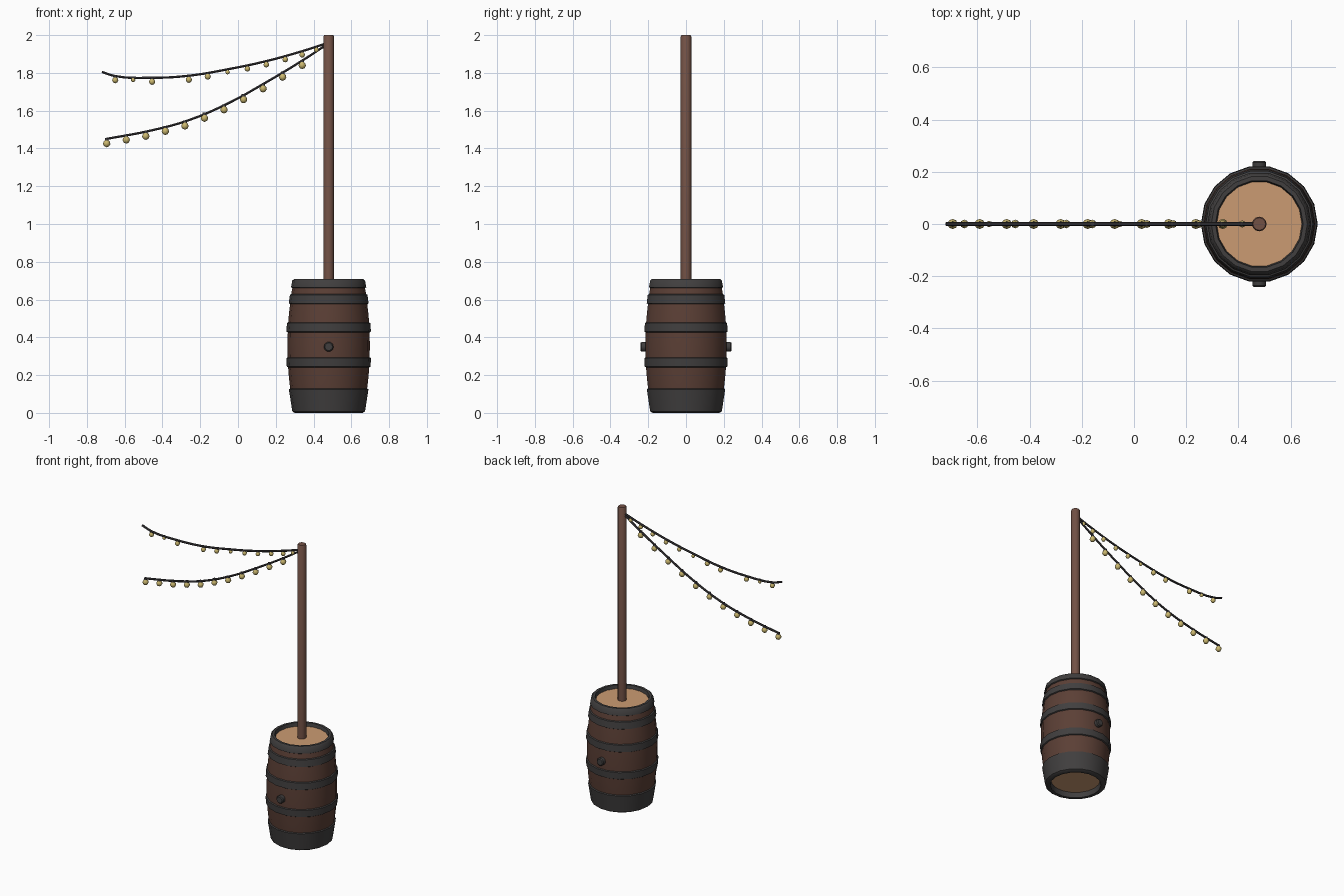
import bpy, bmesh, math
from mathutils import Vector

if "Cube" in bpy.data.objects:
    bpy.data.objects.remove(bpy.data.objects["Cube"])

CX = 0.48      # barrel and pole axis


def material(name, r, g, b):
    m = bpy.data.materials.new(name)
    m.use_nodes = True
    m.diffuse_color = (r, g, b, 1)
    bsdf = m.node_tree.nodes["Principled BSDF"]
    bsdf.inputs["Base Color"].default_value = (r, g, b, 1)
    bsdf.inputs["Roughness"].default_value = 0.8
    return m


stave_wood = material("stave wood", 0.105, 0.05, 0.036)
pole_wood = material("pole wood", 0.17, 0.083, 0.06)
iron = material("dark iron", 0.052, 0.049, 0.049)
lid_wood = material("pale lid wood", 0.6, 0.33, 0.17)
glass = material("warm bulb glass", 0.6, 0.48, 0.16)
cable = material("cable black", 0.043, 0.04, 0.044)


def smooth(obj, angle=40):
    bpy.ops.object.select_all(action='DESELECT')
    obj.select_set(True)
    bpy.context.view_layer.objects.active = obj
    bpy.ops.object.shade_smooth_by_angle(angle=math.radians(angle))


def lathe(name, profile, mats, centre, sides, pick=lambda i: 0, angle=40):
    """Spin (radius, height) points about z; pick gives each band its material."""
    bm = bmesh.new()
    rings = []
    for r, z in profile:
        if r == 0:
            rings.append([bm.verts.new((0, 0, z))] * sides)
        else:
            rings.append([bm.verts.new((r * math.cos(a), r * math.sin(a), z))
                          for a in (2 * math.pi * k / sides for k in range(sides))])
    for i, (lo, hi) in enumerate(zip(rings, rings[1:])):
        for k in range(sides):
            n = (k + 1) % sides
            corners = list(dict.fromkeys((lo[k], lo[n], hi[n], hi[k])))
            bm.faces.new(corners).material_index = pick(i)
    bmesh.ops.recalc_face_normals(bm, faces=bm.faces)
    mesh = bpy.data.meshes.new(name)
    bm.to_mesh(mesh)
    bm.free()
    for m in mats:
        mesh.materials.append(m)
    obj = bpy.data.objects.new(name, mesh)
    obj.location = centre
    bpy.context.collection.objects.link(obj)
    smooth(obj, angle)
    return obj


# Barrel: bulging staves, raised iron hoops, recessed lid and base
def bulge(z):
    return 0.220 - 0.034 * ((z - 0.355) / 0.355) ** 2


hoops = [(0.008, 0.125), (0.245, 0.29), (0.43, 0.475), (0.58, 0.625), (0.665, 0.70)]
profile = [(0, 0.035), (0.155, 0.035), (0.16, 0), (0.18, 0)]
bands = [1, 2, 2]
for i, (lo, hi) in enumerate(hoops):
    if i:
        gap = (hoops[i - 1][1] + lo) / 2
        profile.append((bulge(gap) - 0.002, gap))
        bands += [0]
        profile.append((bulge(lo) - 0.002, lo - 0.004))
        bands += [0]
    profile += [(bulge(lo) + 0.005, lo), (bulge(hi) + 0.005, hi)]
    bands += [2, 2]
    if i < len(hoops) - 1:
        profile.append((bulge(hi) - 0.002, hi + 0.004))
        bands += [2]
profile += [(0.184, 0.708), (0.168, 0.708), (0.163, 0.685), (0, 0.685)]
bands += [2, 2, 2, 1]
lathe("barrel", profile, [stave_wood, lid_wood, iron], (CX, 0, 0), 18,
      lambda i: bands[i])

# Bung plugs on the front and back
for side, label in ((-1, "front"), (1, "back")):
    plug = lathe(label + "_bung", [(0, 0), (0.026, 0), (0.026, 0.03), (0.02, 0.036), (0, 0.036)],
                 [iron], (CX, side * 0.206, 0.35), 10)
    plug.rotation_euler.x = -side * math.pi / 2

# Pole
lathe("pole", [(0, 0.68), (0.028, 0.68), (0.028, 1.993), (0.024, 2.0), (0, 2.0)],
      [pole_wood], (CX, 0, 0), 12)


# Light strings
def string_height(points, x):
    for (x0, z0), (x1, z1) in zip(points, points[1:]):
        if x <= x1:
            return z0 + (z1 - z0) * (x - x0) / (x1 - x0)
    return points[-1][1]


def light_string(name, points, bulbs, size):
    curve = bpy.data.curves.new(name, 'CURVE')
    curve.dimensions = '3D'
    curve.bevel_depth = 0.007
    curve.bevel_resolution = 1
    curve.resolution_u = 4
    curve.use_fill_caps = True
    spline = curve.splines.new('BEZIER')
    spline.bezier_points.add(len(points) - 1)
    for bp, (x, z) in zip(spline.bezier_points, points):
        bp.co = Vector((x, 0, z))
        bp.handle_left_type = bp.handle_right_type = 'AUTO'
    curve.materials.append(cable)
    wire = bpy.data.objects.new(name, curve)
    bpy.context.collection.objects.link(wire)
    bpy.ops.object.select_all(action='DESELECT')
    wire.select_set(True)
    bpy.context.view_layer.objects.active = wire
    bpy.ops.object.convert(target='MESH')
    smooth(wire)
    # Pear-shaped bulb under a short dark socket
    shape = [(0, -2.3), (0.65, -2.05), (1, -1.4), (0.85, -0.8), (0.5, -0.4), (0.5, 0.2), (0, 0.2)]
    for n, (x, scale) in enumerate(bulbs):
        s = size * scale
        lathe(f"{name}_bulb_{n + 1}", [(r * s, z * s) for r, z in shape], [glass, cable],
              (x, 0, string_height(points, x)), 8, lambda i: int(i > 3), 60)


upper = [(-0.72, 1.805), (-0.65, 1.783), (-0.46, 1.774), (-0.26, 1.785),
         (-0.05, 1.82), (0.14, 1.86), (0.34, 1.915), (0.47, 1.957)]
lower = [(-0.7, 1.45), (-0.46, 1.495), (-0.26, 1.55), (-0.05, 1.64),
         (0.14, 1.745), (0.34, 1.865), (0.47, 1.95)]
light_string("upper_string", upper,
             [(-0.65, 1.1), (-0.555, 0.8), (-0.455, 1.1), (-0.26, 1.1), (-0.16, 1.1), (-0.055, 0.8),
              (0.05, 1), (0.15, 1), (0.25, 1), (0.34, 1), (0.415, 0.9)], 0.015)
light_string("lower_string", lower,
             [(-0.695 + 0.1035 * k, 1) for k in range(11)], 0.0195)
